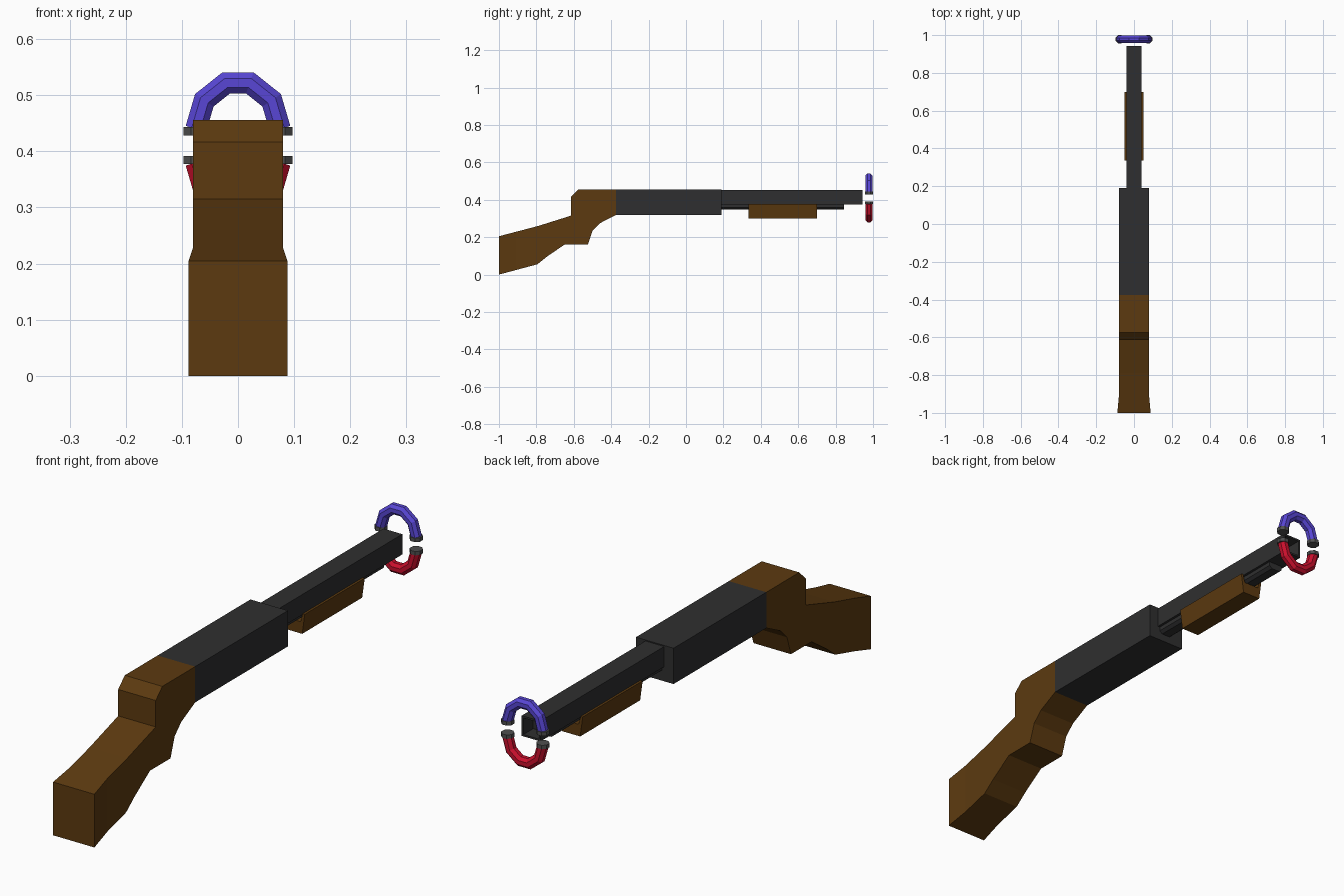
import bpy
import bmesh
import math
from mathutils import Vector

cube = bpy.data.objects.get("Cube")
if cube:
    bpy.data.objects.remove(cube, do_unlink=True)


def material(name, rgb):
    m = bpy.data.materials.new(name)
    m.use_nodes = True
    m.diffuse_color = (*rgb, 1)
    bsdf = next(n for n in m.node_tree.nodes if n.type == "BSDF_PRINCIPLED")
    bsdf.inputs["Base Color"].default_value = (*rgb, 1)
    return m


WOOD = material("brown wood", (0.107, 0.042, 0.005))
METAL = material("dark metal", (0.028, 0.028, 0.029))
BLUE = material("blue paint", (0.098, 0.061, 0.66))
RED = material("red paint", (0.6, 0.005, 0.026))
STEEL = material("grey tip", (0.08, 0.08, 0.08))


def finish(name, bm, mat):
    bmesh.ops.recalc_face_normals(bm, faces=bm.faces)
    mesh = bpy.data.meshes.new(name)
    bm.to_mesh(mesh)
    bm.free()
    mesh.materials.append(mat)
    obj = bpy.data.objects.new(name, mesh)
    bpy.context.collection.objects.link(obj)
    return obj


def prism(points, move):
    """Closed polygon swept along a vector."""
    bm = bmesh.new()
    face = bm.faces.new([bm.verts.new(p) for p in points])
    out = bmesh.ops.extrude_face_region(bm, geom=[face], use_keep_orig=True)
    verts = [g for g in out["geom"] if isinstance(g, bmesh.types.BMVert)]
    bmesh.ops.translate(bm, verts=verts, vec=move)
    return bm


def along_y(half, y0, y1):
    """Mirrored x-z profile swept along the gun."""
    full = half + [(-x, z) for x, z in reversed(half)]
    return prism([(x, y0, z) for x, z in full], (0, y1 - y0, 0))


# Stock: side profile swept across, with a flared butt
side = [(-1, 0), (-1, 0.205), (-0.79, 0.26), (-0.615, 0.315), (-0.615, 0.417),
        (-0.575, 0.456), (-0.375, 0.456), (-0.375, 0.318), (-0.46, 0.275),
        (-0.5, 0.235), (-0.525, 0.16), (-0.65, 0.16), (-0.745, 0.095),
        (-0.795, 0.055)]
bm = prism([(-0.08, y, z) for y, z in side], (0.16, 0, 0))
bmesh.ops.bisect_plane(bm, geom=bm.verts[:] + bm.edges[:] + bm.faces[:],
                       plane_co=(0, -0.91, 0), plane_no=(0, 1, 0))
for v in bm.verts:
    if v.co.y < -0.95:
        v.co.x *= 1.1
finish("stock", bm, WOOD)

# Receiver
finish("receiver", along_y([(0.08, 0.318), (0.08, 0.456)], -0.375, 0.19), METAL)

# Barrel with a recessed muzzle
bm = along_y([(0.04, 0.374), (0.04, 0.452)], 0.19, 0.943)
bm.normal_update()
muzzle = max(bm.faces, key=lambda f: f.calc_center_median().y)
bmesh.ops.inset_region(bm, faces=[muzzle], thickness=0.01)
out = bmesh.ops.extrude_face_region(bm, geom=[muzzle])
bmesh.ops.translate(bm, verts=[g for g in out["geom"] if isinstance(g, bmesh.types.BMVert)],
                    vec=(0, -0.06, 0))
if muzzle.is_valid:
    bmesh.ops.delete(bm, geom=[muzzle], context="FACES_ONLY")
finish("barrel", bm, METAL)

# Magazine tube and sliding grip below the barrel
finish("magazine_tube", along_y([(0.018, 0.348), (0.03, 0.358), (0.03, 0.376)],
                                0.19, 0.845), METAL)
finish("pump_grip", along_y([(0.039, 0.3), (0.05, 0.378), (0.041, 0.378),
                             (0.032, 0.345)], 0.335, 0.7), WOOD)

# Two magnet arcs around the muzzle, mirrored about MID
MID, RING_Y, SIDES = 0.41, 0.978, 8


def sweep(path, radius):
    """Octagonal tube along an x-z path, mitred at its corners."""
    bm = bmesh.new()
    rings = []
    for i, p in enumerate(path):
        a = (p - path[i - 1]).normalized() if i else None
        b = (path[i + 1] - p).normalized() if i + 1 < len(path) else None
        a, b = a or b, b or a
        t = (a + b).normalized()
        n = Vector((-t.z, 0, t.x)) / t.dot(a)
        ring = []
        for k in range(SIDES):
            w = math.tau * (k + 0.5) / SIDES
            ring.append(bm.verts.new(p + radius * (math.cos(w) * n
                                     + math.sin(w) * Vector((0, 1, 0)))))
        rings.append(ring)
    for r, s in zip(rings, rings[1:]):
        for k in range(SIDES):
            j = (k + 1) % SIDES
            bm.faces.new((r[k], r[j], s[j], s[k]))
    bm.faces.new(rings[0])
    bm.faces.new(rings[-1])
    return bm


half_arc = [(0.075, 0.03), (0.06, 0.081), (0.021, 0.112)]
arc = half_arc + [(-x, z) for x, z in reversed(half_arc)]
for label, sign, paint in (("upper", 1, BLUE), ("lower", -1, RED)):
    path = [Vector((x, RING_Y, MID + sign * z)) for x, z in arc]
    finish(label + "_magnet", sweep(path, 0.0205), paint)
    for word, x in (("left", 0.075), ("right", -0.075)):
        ends = [Vector((x, RING_Y, MID + sign * z)) for z in (0.018, 0.033)]
        finish(f"{label}_{word}_magnet_tip", sweep(ends, 0.0238), STEEL)
